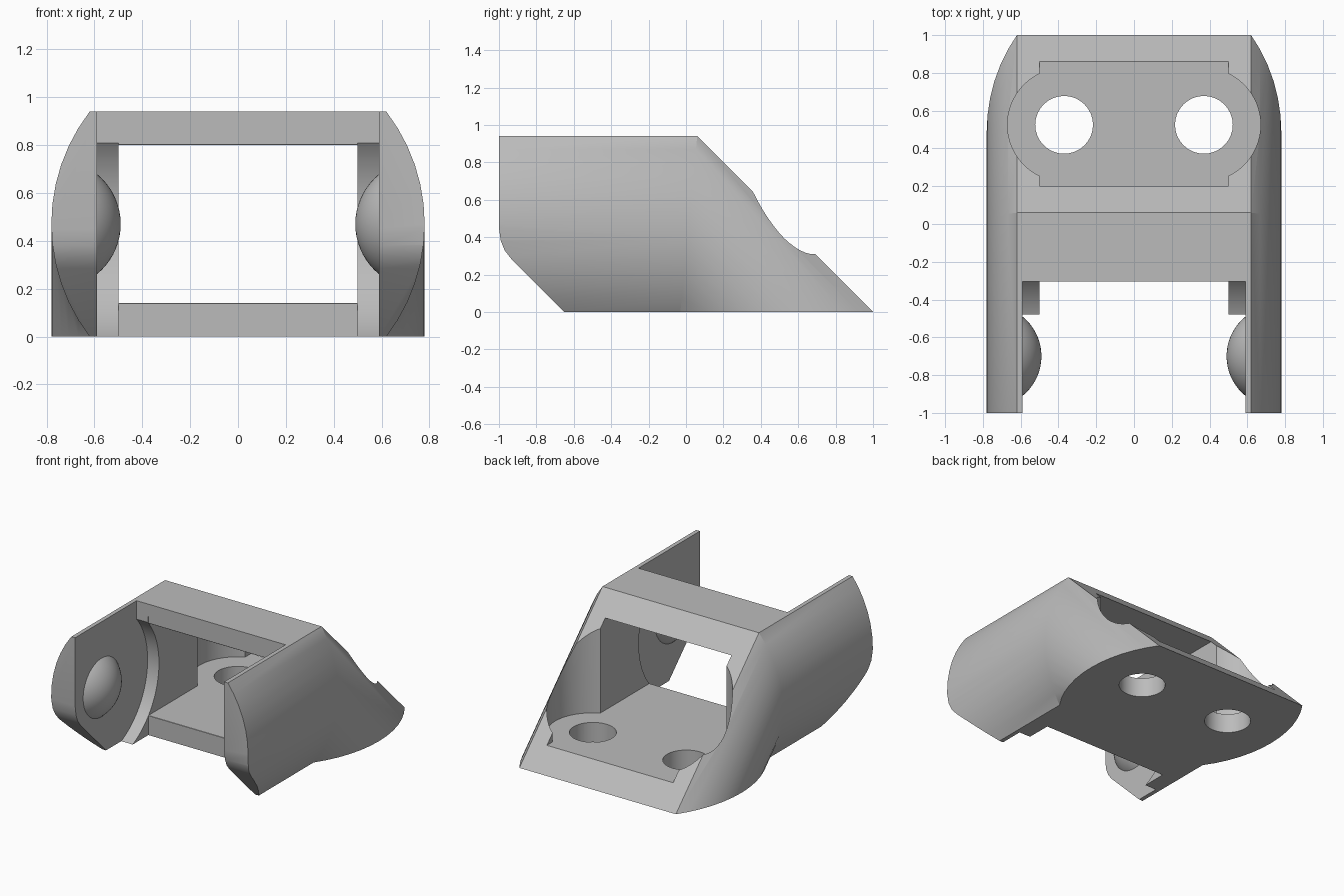
import bpy, bmesh, math
from mathutils import Matrix, Vector

if "Cube" in bpy.data.objects:
    bpy.data.objects.remove(bpy.data.objects["Cube"], do_unlink=True)

grey = bpy.data.materials.new("plain_grey")
grey.use_nodes = True
colour = (0.5, 0.5, 0.5, 1)
grey.diffuse_color = colour
grey.node_tree.nodes["Principled BSDF"].inputs["Base Color"].default_value = colour

HEIGHT, MID = 0.94, 0.47
PIVOT_Y = -0.7


def make_object(name, bm):
    bmesh.ops.recalc_face_normals(bm, faces=bm.faces)
    mesh = bpy.data.meshes.new(name)
    bm.to_mesh(mesh)
    bm.free()
    mesh.materials.append(grey)
    obj = bpy.data.objects.new(name, mesh)
    bpy.context.collection.objects.link(obj)
    return obj


def box(name, low, high):
    bm = bmesh.new()
    bmesh.ops.create_cube(bm, size=1)
    low, high = Vector(low), Vector(high)
    for v in bm.verts:
        v.co = (low + high) / 2 + Vector(a * b for a, b in zip(v.co, high - low))
    return make_object(name, bm)


def cylinder(name, centre, radius, depth, axis="Z", sides=64):
    bm = bmesh.new()
    turn = Matrix.Rotation(math.pi / 2, 4, "Y") if axis == "X" else Matrix()
    bmesh.ops.create_cone(bm, cap_ends=True, segments=sides, radius1=radius,
                          radius2=radius, depth=depth,
                          matrix=Matrix.Translation(centre) @ turn)
    return make_object(name, bm)


def extrude_side_profile(name, points, half_width):
    bm = bmesh.new()
    face = bm.faces.new([bm.verts.new((-half_width, y, z)) for y, z in points])
    new = bmesh.ops.extrude_face_region(bm, geom=[face])["geom"]
    moved = [g for g in new if isinstance(g, bmesh.types.BMVert)]
    bmesh.ops.translate(bm, verts=moved, vec=(2 * half_width, 0, 0))
    return make_object(name, bm)


def cut(target, cutter):
    mod = target.modifiers.new(cutter.name, "BOOLEAN")
    mod.operation, mod.solver, mod.object = "DIFFERENCE", "EXACT", cutter
    bpy.context.view_layer.objects.active = target
    bpy.ops.object.modifier_apply(modifier=mod.name)
    bpy.data.objects.remove(cutter, do_unlink=True)


# Body: barrel-sided section swept straight back, then mitred down the slope
radius, steps = 0.77, 12
half_angle = math.asin(MID / radius)
arc = []
for i in range(steps + 1):
    a = half_angle * (2 * i / steps - 1)
    arc.append((0.78 - radius + radius * math.cos(a), MID + radius * math.sin(a)))
section = arc + [(-x, z) for x, z in reversed(arc)]


def mitre(z):
    return -0.03 + 0.09 * z / HEIGHT


bm = bmesh.new()
front = [bm.verts.new((x, -1, z)) for x, z in section]
bend = [bm.verts.new((x, mitre(z), z)) for x, z in section]
foot = [bm.verts.new((x, mitre(z) + z, 0)) for x, z in section]
for ring, following in ((front, bend), (bend, foot)):
    for i in range(len(section)):
        j = (i + 1) % len(section)
        bm.faces.new((ring[i], ring[j], following[j], following[i]))
bm.faces.new(front)
bm.faces.new(foot)
bmesh.ops.remove_doubles(bm, verts=bm.verts, dist=0.0005)
body = make_object("bracket_body", bm)

# Angled lower front corner of the arms, with a rounded start
cut(body, extrude_side_profile("front_chamfer", [
    (-1.2, 0.45), (-1, 0.45), (-0.99, 0.38), (-0.97, 0.33), (-0.935, 0.285),
    (-0.55, -0.1), (-1.2, -0.1)], 1))

# Gap between the arms with round recesses in the walls
cut(body, cylinder("round_recess", (0, PIVOT_Y, MID), 0.52, 1.18, "X", 96))
cut(body, box("upper_gap", (-0.59, -1.2, 0.8), (0.59, -0.305, 1.2)))
cut(body, box("arm_gap", (-0.5, -1.2, -0.2), (0.5, -0.3, 0.85)))

# Window running through to the slope
cut(body, box("window", (-0.5, -0.5, 0.14), (0.5, 1.2, 0.8)))

# Bolt pockets and holes
for side in (-1, 1):
    cut(body, cylinder("bolt_pocket", (side * 0.37, 0.525, 0.64), 0.3, 1))
    cut(body, cylinder("bolt_hole", (side * 0.37, 0.525, 0.3), 0.153, 1, sides=32))

# Shallow domes on the inner arm faces
domes = []
for name, side in (("left_dome", 1), ("right_dome", -1)):
    bm = bmesh.new()
    centre = Vector((side * 0.76, PIVOT_Y, MID))
    bmesh.ops.create_uvsphere(
        bm, u_segments=48, v_segments=32, radius=0.27,
        matrix=Matrix.Translation(centre) @ Matrix.Rotation(math.pi / 2, 4, "Y"))
    bmesh.ops.bisect_plane(bm, geom=bm.verts[:] + bm.edges[:] + bm.faces[:],
                           plane_co=(side * 0.595, 0, 0), plane_no=(side, 0, 0),
                           clear_outer=True)
    bmesh.ops.holes_fill(bm, edges=[e for e in bm.edges if e.is_boundary])
    domes.append(make_object(name, bm))

# Smooth curves with crisp edges
bpy.ops.object.select_all(action="DESELECT")
for obj in [body] + domes:
    obj.select_set(True)
bpy.context.view_layer.objects.active = body
bpy.ops.object.shade_smooth_by_angle(angle=math.radians(25))
